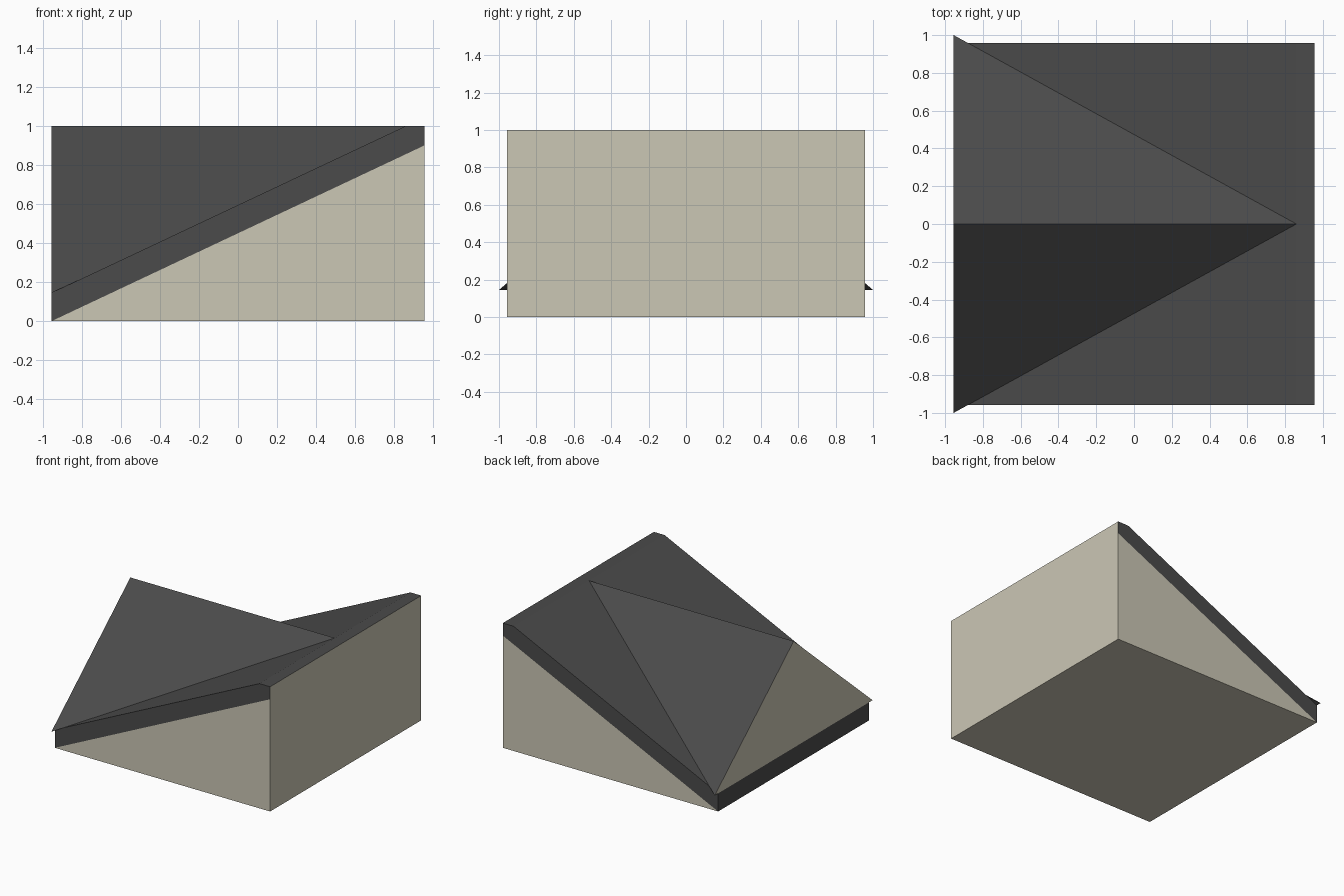
import bpy, bmesh

if "Cube" in bpy.data.objects:
    bpy.data.objects.remove(bpy.data.objects["Cube"])

X, Y = 0.955, 0.957          # half width and half depth of the block
EAVE, STEP, RIDGE = 0.145, 0.90, 0.86


def material(name, rgb):
    m = bpy.data.materials.new(name)
    m.diffuse_color = (*rgb, 1)
    m.use_nodes = True
    m.node_tree.nodes["Principled BSDF"].inputs["Base Color"].default_value = m.diffuse_color
    return m


wall = material("wall_beige", (0.60, 0.57, 0.46))
slate = material("roof_dark", (0.07, 0.07, 0.07))


def build(name, verts, faces, mats):
    """Faces are (vertex indices, material slot)."""
    bm = bmesh.new()
    vs = [bm.verts.new(v) for v in verts]
    for idx, slot in faces:
        bm.faces.new([vs[i] for i in idx]).material_index = slot
    bmesh.ops.recalc_face_normals(bm, faces=bm.faces[:])
    me = bpy.data.meshes.new(name)
    bm.to_mesh(me)
    bm.free()
    for m in mats:
        me.materials.append(m)
    ob = bpy.data.objects.new(name, me)
    bpy.context.collection.objects.link(ob)
    return ob


# Sloped block: side profile swept in y, wall wedge below a roof band
profile = [(-X, 0), (X, 0), (X, STEP), (X, 1), (RIDGE, 1), (-X, EAVE)]
n = len(profile)
verts = [(x, y, z) for y in (-Y, Y) for x, z in profile]
rim_slots = [0, 0, 0, 1, 1, 1]   # base, back, back top, flat strip, slope, eave
faces = [((i, (i + 1) % n, (i + 1) % n + n, i + n), rim_slots[i]) for i in range(n)]
for o in (0, n):
    faces.append(((o, o + 1, o + 2), 0))
    faces.append(((o, o + 2, o + 3, o + 4, o + 5), 1))
build("sloped_roof_block", verts, faces, (wall, slate))

# Gable dormer: its ridge runs back until it meets the slope
build("gable_dormer",
      [(-X, -1, EAVE), (-X, 1, EAVE), (-X, 0, 1), (RIDGE, 0, 1)],
      [((0, 1, 2), 0), ((0, 2, 3), 1), ((1, 2, 3), 1), ((0, 1, 3), 1)],
      (wall, slate))
